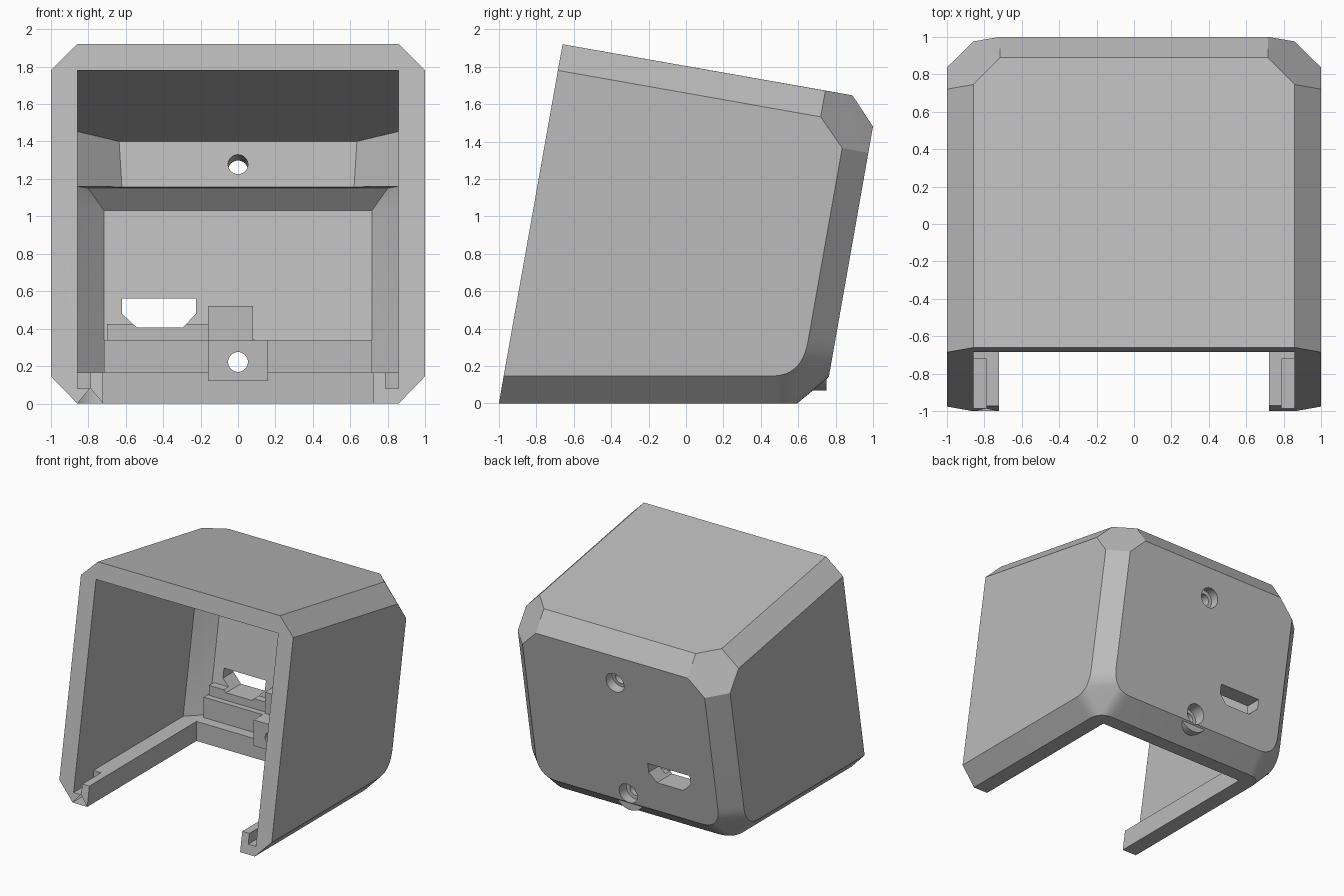
import bpy, bmesh, math
from mathutils import Vector, Matrix

cube = bpy.data.objects.get("Cube")
if cube:
    bpy.data.objects.remove(cube, do_unlink=True)

grey = bpy.data.materials.new("light grey plastic")
grey.use_nodes = True
tone = (0.5, 0.5, 0.5, 1)
grey.diffuse_color = tone
grey.node_tree.nodes["Principled BSDF"].inputs["Base Color"].default_value = tone


def finish(name, bm):
    bmesh.ops.recalc_face_normals(bm, faces=bm.faces)
    mesh = bpy.data.meshes.new(name)
    bm.to_mesh(mesh)
    bm.free()
    mesh.materials.append(grey)
    ob = bpy.data.objects.new(name, mesh)
    bpy.context.collection.objects.link(ob)
    return ob


def hull(name, points, mirror=True):
    """Convex solid around points, mirrored in x by default."""
    bm = bmesh.new()
    for x, y, z in points:
        bm.verts.new((x, y, z))
        if mirror:
            bm.verts.new((-x, y, z))
    res = bmesh.ops.convex_hull(bm, input=bm.verts)
    junk = [g for g in res["geom_interior"] if isinstance(g, bmesh.types.BMVert)]
    bmesh.ops.delete(bm, geom=junk, context='VERTS')
    bmesh.ops.dissolve_limit(bm, angle_limit=math.radians(1.5),
                             verts=bm.verts, edges=bm.edges)
    return finish(name, bm)


def box(name, x0, x1, y0, y1, z0, z1):
    pts = [(x, y, z) for x in (x0, x1) for y in (y0, y1) for z in (z0, z1)]
    return hull(name, pts, mirror=False)


def rod(name, start, direction, length, radius):
    d = Vector(direction).normalized()
    turn = d.to_track_quat('Z', 'Y').to_matrix().to_4x4()
    bm = bmesh.new()
    bmesh.ops.create_cone(bm, cap_ends=True, segments=32, radius1=radius,
                          radius2=radius, depth=length,
                          matrix=Matrix.Translation(Vector(start) + d * length / 2) @ turn)
    return finish(name, bm)


def arc(a, b, c, n=8):
    a, b, c = Vector(a), Vector(b), Vector(c)
    return [a * (1 - t) ** 2 + b * 2 * t * (1 - t) + c * t * t
            for t in (i / n for i in range(n + 1))]


def combine(target, tool, operation):
    mod = target.modifiers.new("join", 'BOOLEAN')
    mod.operation, mod.solver, mod.object = operation, 'EXACT', tool
    bpy.context.view_layer.objects.active = target
    bpy.ops.object.modifier_apply(modifier=mod.name)
    bpy.data.objects.remove(tool, do_unlink=True)


W, I, T = 1.0, 0.858, 0.715     # outer side, chamfer edge, inner chamfer edge
TILT = math.tan(math.radians(10))


def back(z):
    return 0.975 - (1.34 - z) * TILT


# Outer shell: leaning block with chamfers and rounded lower back corners
shell = hull("housing_shell", [
    (I, -0.66, 1.92), (W, -0.685, 1.78), (W, -0.975, 0.146), (I, -1, 0),
    (I, 0.745, 1.672), (T, 0.89, 1.647), (T, back(1.48), 1.48),
    (W, 0.72, 1.532), (W, 0.835, 1.365), (I, back(1.34), 1.34)]
    + arc((W, 0.46, 0.146), (W, 0.62, 0.146), (W, 0.652, 0.33))
    + arc((I, back(0.33), 0.33), (I, back(0.14), 0.14), (0.68, back(0.14), 0.14))
    + arc((I, 0.46, 0), (I, 0.595, 0), (0.72, 0.595, 0)))

# Upper cavity with sloping ceiling and a thick rear screw wall
combine(shell, hull("upper_cavity", [
    (I, -1.2, 1.919), (I, 0.526, 1.453), (0.635, 0.72, 1.4),
    (0.62, 0.677, 1.157), (I, 0.46, 1.157), (I, -1.2, 1.157)]), 'DIFFERENCE')

# Main cavity with chamfered rear corners
combine(shell, hull("main_cavity", [
    (I, -1.2, 1.16), (I, 0.62, 1.16), (0.8, 0.677, 1.15),
    (T, 0.78, 1.03), (I, 0.64, 1.03),
    (T, 0.628, 0.166), (I, 0.488, 0.166), (I, -1.2, 0.166)]), 'DIFFERENCE')

# Open floor between the rails
combine(shell, box("floor_opening", -0.72, 0.72, -1.2, 0.47, -0.1, 0.3), 'DIFFERENCE')

# Slots in the front ends of the rails
for s in (-1, 1):
    combine(shell, box("rail_slot", s * 0.787, s * I, -1.2, -0.72, 0.08, 0.3), 'DIFFERENCE')

# Ledges on the rear wall and lower screw boss
combine(shell, box("rear_step", -T, T, 0.56, 0.68, 0.14, 0.34), 'UNION')
combine(shell, box("rear_ledge", -0.7, 0.08, 0.61, 0.72, 0.3, 0.425), 'UNION')
combine(shell, box("rear_tab", -0.16, 0.08, 0.59, 0.74, 0.32, 0.52), 'UNION')
combine(shell, box("screw_block", -0.16, 0.16, 0.44, 0.66, 0.12, 0.34), 'UNION')
combine(shell, rod("screw_boss", (0, 0.6, 0.22), (0, 1, 0), 0.15, 0.15), 'UNION')

# Lower screw hole with counterbore
combine(shell, rod("lower_hole", (0, 0.3, 0.222), (0, 1, 0), 0.7, 0.053), 'DIFFERENCE')
combine(shell, rod("lower_bore", (0, 0.68, 0.222), (0, 1, 0), 0.3, 0.085), 'DIFFERENCE')

# Upper screw hole, square to the leaning rear wall
axis = Vector((0, 1, -TILT)).normalized()
start = Vector((0, 0.70, 1.277))
combine(shell, rod("upper_hole", start - axis * 0.2, axis, 0.7, 0.053), 'DIFFERENCE')
combine(shell, rod("upper_bore", start + axis * 0.18, axis, 0.3, 0.085), 'DIFFERENCE')

# Connector window
outline = [(-0.62, 0.56), (-0.225, 0.56), (-0.225, 0.48),
           (-0.295, 0.405), (-0.54, 0.405), (-0.62, 0.48)]
combine(shell, hull("connector_window",
                    [(x, y, z) for x, z in outline for y in (0.4, 1.1)],
                    mirror=False), 'DIFFERENCE')

# Smooth only the rounded corners and holes
bpy.ops.object.select_all(action='DESELECT')
shell.select_set(True)
bpy.context.view_layer.objects.active = shell
bpy.ops.object.shade_smooth_by_angle(angle=math.radians(25))
